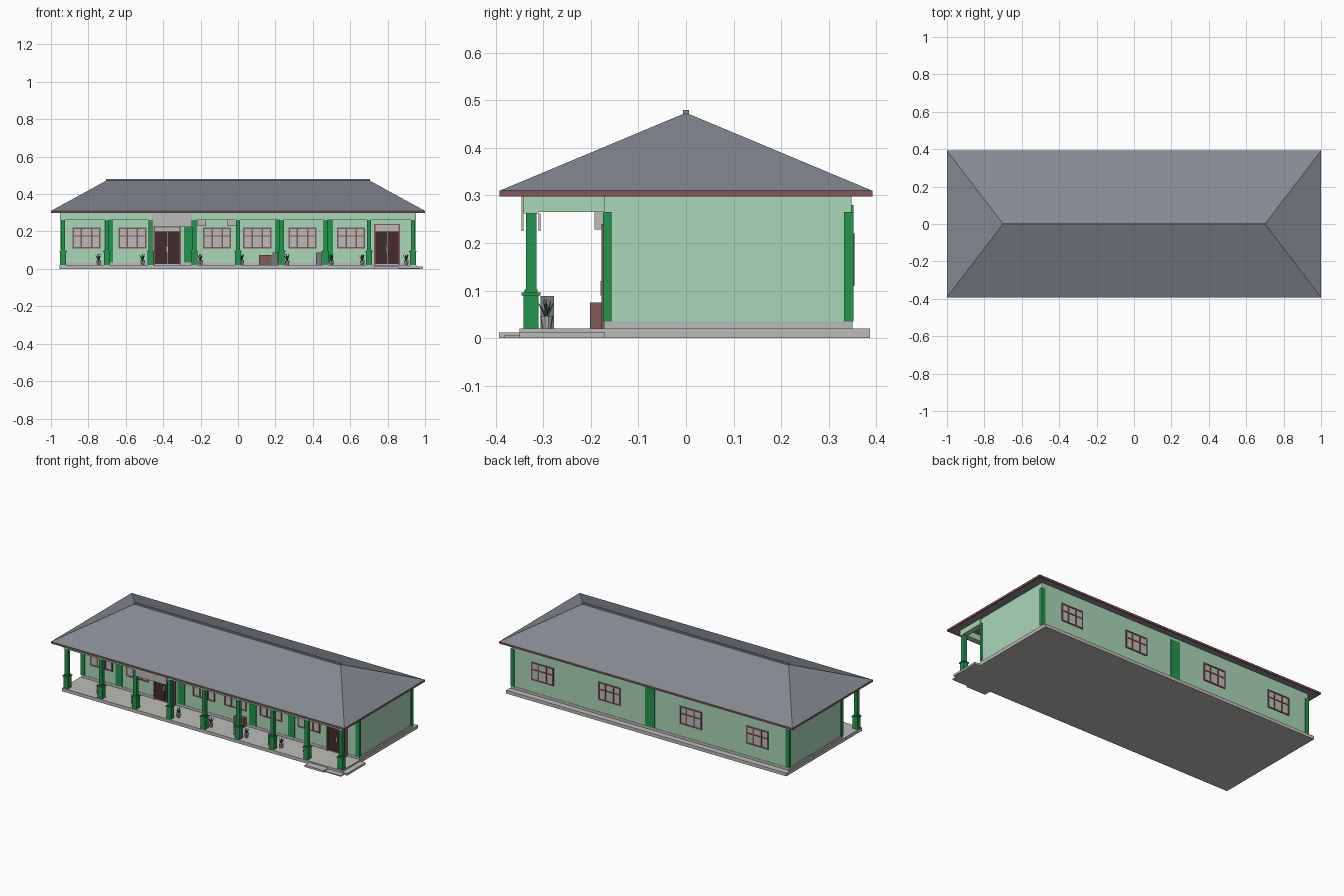
import bpy, bmesh, math
from mathutils import Matrix, Vector

cube = bpy.data.objects.get("Cube")
if cube:
    bpy.data.objects.remove(cube, do_unlink=True)


def material(name, r, g, b):
    m = bpy.data.materials.new(name)
    m.use_nodes = True
    m.diffuse_color = (r, g, b, 1)
    m.node_tree.nodes["Principled BSDF"].inputs["Base Color"].default_value = (r, g, b, 1)
    return m


LIGHT = material("pale green wall", .40, .67, .48)
GREEN = material("deep green trim", .018, .30, .08)
GREY = material("concrete grey", .50, .50, .48)
ROOF = material("slate roof", .24, .255, .285)
MAROON = material("maroon wood", .23, .10, .105)
DARK = material("dark door", .055, .025, .028)
LEAF = material("plant leaf", .04, .12, .06)
STEEL = material("bin steel", .19, .20, .22)


def finish(name, bm, mat):
    me = bpy.data.meshes.new(name)
    bm.to_mesh(me)
    bm.free()
    me.materials.append(mat)
    ob = bpy.data.objects.new(name, me)
    bpy.context.collection.objects.link(ob)
    return ob


def boxes(name, mat, spans):
    """One object from boxes given as (x0, x1, y0, y1, z0, z1)."""
    bm = bmesh.new()
    for x0, x1, y0, y1, z0, z1 in spans:
        mid = Vector((x0 + x1, y0 + y1, z0 + z1)) / 2
        size = (x1 - x0, abs(y1 - y0), z1 - z0, 1)
        bmesh.ops.create_cube(bm, size=1, matrix=Matrix.Translation(mid) @ Matrix.Diagonal(size))
    return finish(name, bm, mat)


FRONT, BACK, SIDE = -.17, .348, .945
FLOOR, EAVE = .02, .298

# Floor slab and entrance steps
boxes("floor_slab", GREY, [(-.955, .955, -.35, .387, 0, FLOOR)])
boxes("entrance_steps", GREY, [(.955, .99, -.35, FRONT, 0, .012),
                               (.73, .86, -.393, -.35, 0, .012),
                               (.86, .97, -.383, -.35, 0, .006)])

# Walls with a low plinth band
boxes("walls", LIGHT, [(-SIDE, SIDE, FRONT, BACK, FLOOR, EAVE)])
boxes("wall_plinth", GREY, [(-SIDE - .002, SIDE + .002, FRONT - .002, BACK + .002, FLOOR, .035)])

# Pilasters on corners and along the walls
pilasters = []
for s in (-1, 1):
    x0, x1 = sorted((s * .925, s * .95))
    pilasters += [(x0, x1, FRONT - .005, FRONT + .013, .035, .265),
                  (x0, x1, BACK - .016, BACK + .004, .035, .265)]
for x in (-.69, -.267, .222, .486):
    pilasters.append((x - .023, x + .023, FRONT - .005, FRONT, .035, .265))
pilasters.append((-.032, .032, BACK, BACK + .004, .035, .28))
boxes("wall_pilasters", GREEN, pilasters)

# Veranda columns: pedestal, moulding and shaft
column_x = [-.935 + i * .23375 for i in range(9)]
columns = []
for x in column_x:
    for half, z0, z1 in ((.016, FLOOR, .09), (.02, .09, .096), (.014, .096, .102), (.011, .102, .262)):
        columns.append((x - half, x + half, -.326 - half, -.326 + half, z0, z1))
boxes("veranda_columns", GREEN, columns)

# Beams around the veranda
boxes("veranda_beams", LIGHT, [(-.951, .951, -.342, -.31, .262, EAVE),
                               (-.951, -.92, -.31, FRONT, .265, EAVE),
                               (.92, .951, -.31, FRONT, .265, EAVE)])
boxes("entrance_boards", GREY, [(-.46, -.245, -.346, -.342, .225, EAVE),
                                (-.46, -.245, -.31, -.306, .225, .262)])

# Hipped roof, fascia and ridge cap
bm = bmesh.new()
eave = [bm.verts.new((x, y, .31)) for x, y in ((-1, -.392), (1, -.392), (1, .392), (-1, .392))]
left, right = (bm.verts.new((x, 0, .474)) for x in (-.7, .7))
a, b, c, d = eave
for loop in ((a, b, right, left), (b, c, right), (c, d, left, right), (d, a, left), (d, c, b, a)):
    bm.faces.new(loop)
finish("hip_roof", bm, ROOF)
boxes("roof_soffit", ROOF, [(-.99, .99, -.382, .382, EAVE, .309)])
boxes("roof_fascia", MAROON, [(-1, 1, -.392, -.382, EAVE, .31), (-1, 1, .382, .392, EAVE, .31),
                              (-1, -.99, -.382, .382, EAVE, .31), (.99, 1, -.382, .382, EAVE, .31)])
boxes("ridge_cap", ROOF, [(-.705, .705, -.006, .006, .468, .48)])

# Windows: pane, frame and glazing bars
panes, bars = [], []
W, Z0, Z1 = .075, .11, .22


def window(x, y, out):
    panes.append((x - W, x + W, y, y + out * .003, Z0, Z1))
    depth = y + out * .006
    for off in (-W + .004, -.027, .027, W - .004):
        bars.append((x + off - .004, x + off + .004, y, depth, Z0, Z1))
    for z in (Z0, .172, Z1 - .007):
        bars.append((x - W, x + W, y, depth, z, z + .007))


for x in (-.81, -.565, -.112, .103, .345, .605):
    window(x, FRONT, -1)
for x in (-.733, -.277, .277, .733):
    window(x, BACK, 1)
boxes("window_panes", GREY, panes)
boxes("window_frames", MAROON, bars).data.materials[0] = MAROON

# Double doors with a transom pane and frame
leaves, transoms, frames, handles = [], [], [], []
for x, half, top in ((-.378, .07, .225), (.797, .066, .24)):
    for s in (-1, 1):
        mid = x + s * half / 2
        leaves.append((mid - half / 2 + .001, mid + half / 2 - .001, FRONT - .005, FRONT, .025, .2))
        edge = x + s * half
        frames.append((edge - .004, edge + .004, FRONT - .008, FRONT, FLOOR, top))
    for z in (.198, top - .005):
        frames.append((x - half, x + half, FRONT - .008, FRONT, z, z + .005))
    transoms.append((x - half, x + half, FRONT - .004, FRONT, .2, top))
    handles.append((x - .003, x + .003, FRONT - .01, FRONT, .09, .12))
boxes("door_leaves", DARK, leaves)
boxes("door_transoms", GREY, transoms)
boxes("door_frames", MAROON, frames)
boxes("door_handles", GREY, handles)

# Wall boxes, storage chest and litter bins
boxes("wall_units", GREY, [(x - .023, x + .023, -.193, FRONT, .228, .266) for x in (-.195, -.032)])
boxes("storage_chest", MAROON, [(.112, .178, -.202, FRONT - .003, FLOOR, .075)])
boxes("litter_bins", STEEL, [(x - .015, x + .015, -.306, -.278, FLOOR, .088) for x in (.2, .433)])

# Potted plants beside the columns
pots, plants = bmesh.new(), bmesh.new()
for x in (-.745, -.51, -.2, .02, .263, .5, .665, .9):
    base = Matrix.Translation((x, -.293, FLOOR))
    bmesh.ops.create_cone(pots, cap_ends=True, segments=10, radius1=.009, radius2=.014, depth=.026,
                          matrix=base @ Matrix.Translation((0, 0, .013)))
    for i in range(7):
        lean = Matrix.Rotation(i * math.tau / 7, 4, 'Z') @ Matrix.Rotation(.25 + .3 * (i % 2), 4, 'Y')
        bmesh.ops.create_cone(plants, segments=4, radius1=.004, radius2=0, depth=.04,
                              matrix=base @ Matrix.Translation((0, 0, .024)) @ lean
                              @ Matrix.Translation((0, 0, .02)))
finish("plant_pots", pots, GREY)
finish("plant_leaves", plants, LEAF)
